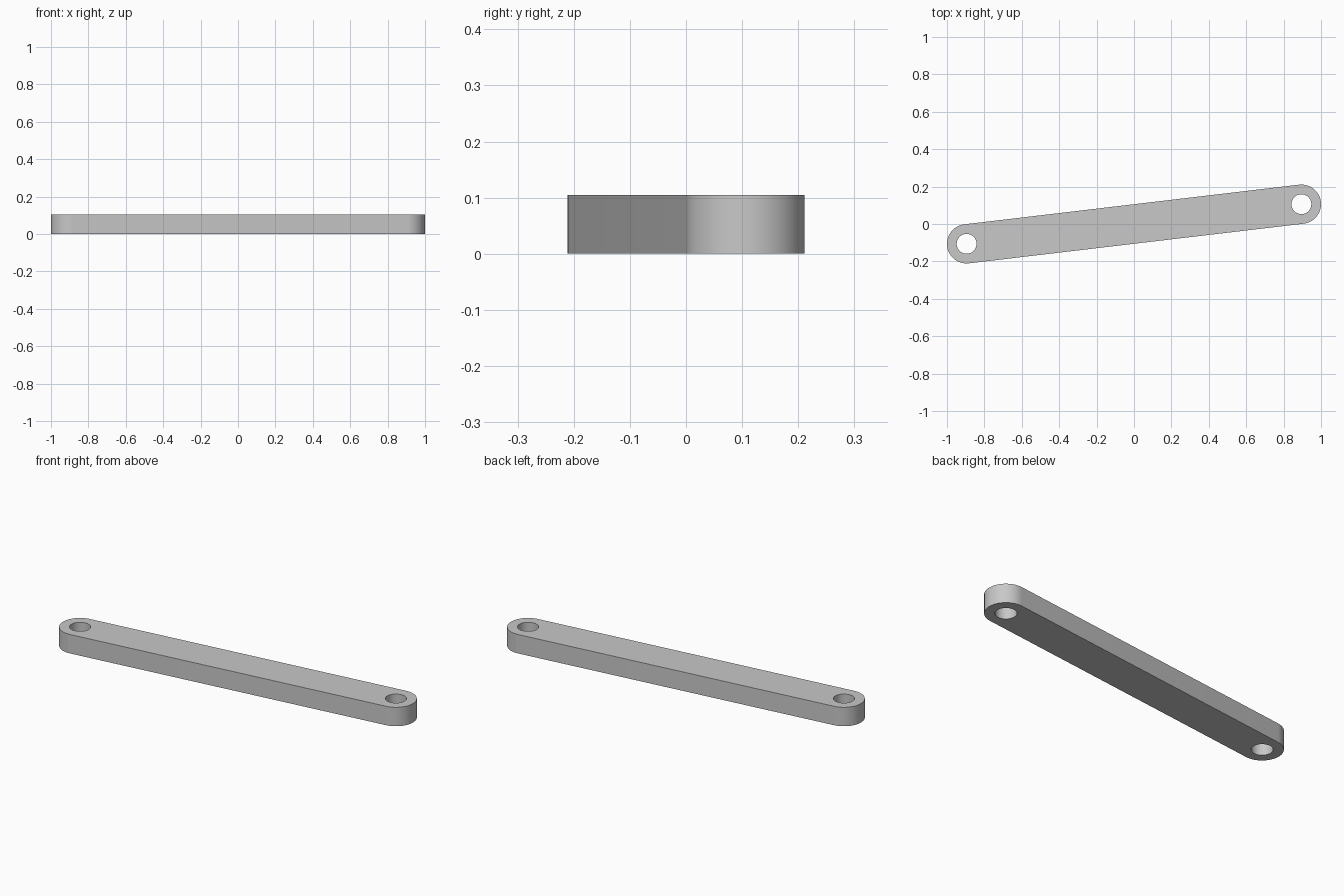
import bpy
import bmesh
import math
from mathutils import Vector

cube = bpy.data.objects.get("Cube")
if cube:
    bpy.data.objects.remove(cube, do_unlink=True)

HEIGHT = 0.105
END_RADIUS = 0.105
HOLE_RADIUS = 0.053
PIN = Vector((0.895, 0.106, 0))
TILT = math.atan2(PIN.y, PIN.x)
STEPS = 32


def arc(centre, radius, start, sweep, count):
    """Points along an arc, both ends included."""
    angles = [start + sweep * i / count for i in range(count + 1)]
    return [centre + Vector((math.cos(a), math.sin(a), 0)) * radius for a in angles]


def add_loop(bm, points):
    verts = [bm.verts.new(p) for p in points]
    return [bm.edges.new((v, verts[i - 1])) for i, v in enumerate(verts)]


# Rounded outline and a pin hole at each end
bm = bmesh.new()
outline = []
edges = []
for side in (1, -1):
    facing = TILT if side > 0 else TILT + math.pi
    outline += arc(PIN * side, END_RADIUS, facing - math.pi / 2, math.pi, STEPS)
    edges += add_loop(bm, arc(PIN * side, HOLE_RADIUS, 0, math.tau, 2 * STEPS)[:-1])
edges += add_loop(bm, outline)

# Fill around the holes and raise to the bar's thickness
bmesh.ops.triangle_fill(bm, edges=edges, use_beauty=True, normal=(0, 0, 1))
raised = bmesh.ops.extrude_face_region(bm, geom=bm.faces[:], use_keep_orig=True)
top = [g for g in raised["geom"] if isinstance(g, bmesh.types.BMVert)]
bmesh.ops.translate(bm, verts=top, vec=(0, 0, HEIGHT))
bmesh.ops.recalc_face_normals(bm, faces=bm.faces[:])

mesh = bpy.data.meshes.new("link_bar")
bm.to_mesh(mesh)
bm.free()
bar = bpy.data.objects.new("link_bar", mesh)
bpy.context.collection.objects.link(bar)

# Plain grey
grey = bpy.data.materials.new("light_grey")
grey.use_nodes = True
colour = (0.58, 0.58, 0.58, 1)
grey.diffuse_color = colour
grey.node_tree.nodes["Principled BSDF"].inputs["Base Color"].default_value = colour
mesh.materials.append(grey)

# Smooth round walls, crisp rims
bpy.ops.object.select_all(action="DESELECT")
bar.select_set(True)
bpy.context.view_layer.objects.active = bar
bpy.ops.object.shade_smooth_by_angle(angle=math.radians(30))
